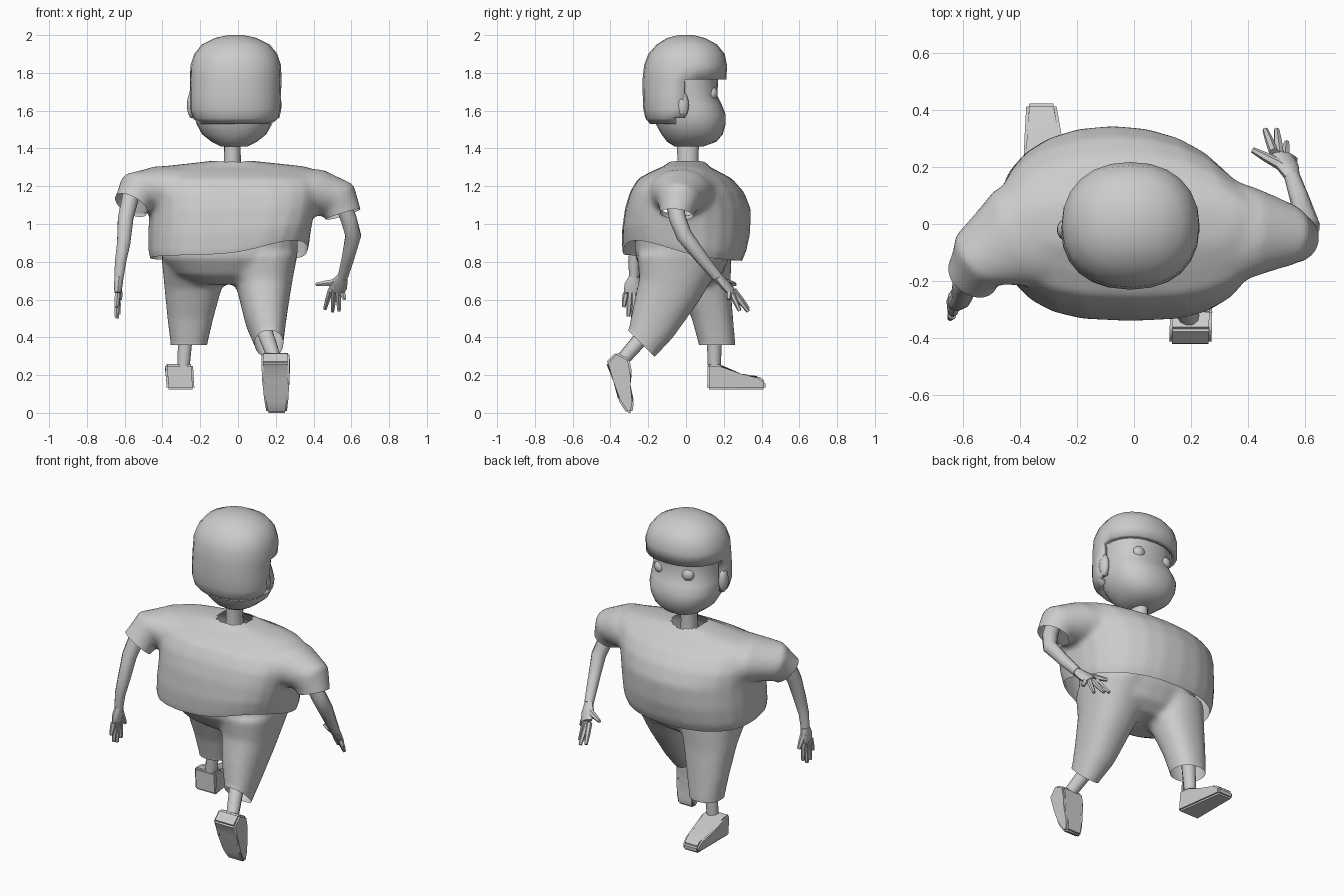
import bpy, bmesh, math
from mathutils import Vector as V

if "Cube" in bpy.data.objects:
    bpy.data.objects.remove(bpy.data.objects["Cube"])

N = 24


def finish(name, bm, angle=40, solid=0):
    bmesh.ops.recalc_face_normals(bm, faces=bm.faces[:])
    me = bpy.data.meshes.new(name)
    bm.to_mesh(me)
    bm.free()
    ob = bpy.data.objects.new(name, me)
    bpy.context.collection.objects.link(ob)
    bpy.ops.object.select_all(action='DESELECT')
    ob.select_set(True)
    bpy.context.view_layer.objects.active = ob
    bpy.ops.object.shade_smooth_by_angle(angle=math.radians(angle))
    if solid:
        m = ob.modifiers.new("thickness", 'SOLIDIFY')
        m.thickness, m.offset = solid, -1
    return ob


def ring(cx, cy, z, rx, ry, sx=0.0, sy=0.0, e=2.3, back=None, shear=0.0, n=N):
    """Superellipse ring; sx and sy slope its plane, back squares its -y half, shear twists it."""
    pts = []
    for i in range(n):
        a = 2 * math.pi * i / n
        c, s = math.cos(a), math.sin(a)
        k = back if back and s < 0 else e
        x = rx * math.copysign(abs(c) ** (2 / k), c)
        y = ry * math.copysign(abs(s) ** (2 / k), s)
        pts.append(V((cx + x + shear * y, cy + y, z + sx * x + sy * y)))
    return pts


def span(z, cx, rx, y0, y1, **k):
    """Ring given by its back and front y."""
    return ring(cx, (y0 + y1) / 2, z, rx, (y1 - y0) / 2, **k)


def sweep(pts, radii, hint=(0, 1, 0), n=10):
    """Elliptical rings along a path; the first radius lies along the hint."""
    pts, rings = [V(p) for p in pts], []
    for k, p in enumerate(pts):
        d = (pts[min(k + 1, len(pts) - 1)] - pts[max(k - 1, 0)]).normalized()
        u = V(hint)
        u = (u - d * u.dot(d)).normalized()
        v = d.cross(u)
        ru, rv = radii[k] if isinstance(radii[k], tuple) else (radii[k],) * 2
        rings.append([p + u * ru * math.cos(2 * math.pi * i / n)
                      + v * rv * math.sin(2 * math.pi * i / n) for i in range(n)])
    return rings


def loft(parts, cap_start=True):
    bm = bmesh.new()
    for rings in parts:
        rows = [[bm.verts.new(p) for p in r] for r in rings]
        n = len(rows[0])
        for a, b in zip(rows, rows[1:]):
            for i in range(n):
                j = (i + 1) % n
                bm.faces.new((a[i], a[j], b[j], b[i]))
        if cap_start:
            bm.faces.new(rows[0][::-1])
        bm.faces.new(rows[-1])
    return bm


def tube(name, pts, radii, **k):
    return finish(name, loft([sweep(pts, radii, **k)]))


def cloth(name, parts, cuts, shift=None):
    """Fuse lofts into one soft garment, then trim its openings: (point, outward, reach)."""
    ob = finish(name + "_base", loft(parts))
    m = ob.modifiers.new("fuse", 'REMESH')
    m.mode, m.voxel_size = 'VOXEL', .016
    m = ob.modifiers.new("soften", 'SMOOTH')
    m.factor, m.iterations = .5, 8
    bm = bmesh.new()
    bm.from_object(ob, bpy.context.evaluated_depsgraph_get())
    bpy.data.objects.remove(ob)
    for p, no, reach in cuts:
        p = V(p)
        near = {v for v in bm.verts if (v.co - p).length < reach}
        geom = list(near) + [g for seq in (bm.edges, bm.faces) for g in seq
                             if all(v in near for v in g.verts)]
        bmesh.ops.bisect_plane(bm, geom=geom, plane_co=p, plane_no=V(no), clear_outer=True)
    for v in bm.verts:
        if shift:
            v.co.z += shift(v.co)
    return finish(name, bm, 60)


def ball(name, loc, scale):
    bm = bmesh.new()
    bmesh.ops.create_uvsphere(bm, u_segments=16, v_segments=10, radius=1)
    bmesh.ops.scale(bm, vec=V(scale), verts=bm.verts)
    bmesh.ops.translate(bm, vec=V(loc), verts=bm.verts)
    finish(name, bm, 60)


# head and jaw
finish("head", loft([[
    span(1.41, -.02, .07, -.06, .09), span(1.435, -.02, .12, -.10, .16),
    span(1.475, -.02, .17, -.13, .195), span(1.53, -.02, .2, -.16, .21),
    span(1.58, -.02, .21, -.17, .21), span(1.63, -.015, .205, -.18, .19),
    span(1.68, -.01, .20, -.19, .165), span(1.75, -.01, .2, -.19, .17),
    span(1.82, -.01, .2, -.18, .17)]]), 60)

# hair cap with the face opening removed
bm = loft([[
    span(1.53, -.015, .2, -.19, .2), span(1.56, -.012, .232, -.215, .2),
    span(1.61, -.014, .242, -.226, .2), span(1.68, -.014, .242, -.229, .21),
    span(1.765, -.012, .242, -.23, .214, e=2.2), span(1.84, -.012, .24, -.222, .217, e=2.2),
    span(1.90, -.012, .22, -.2, .205, e=2.2), span(1.95, -.012, .18, -.155, .165, e=2.2),
    span(1.985, -.012, .11, -.10, .10, e=2), span(2.0, -.012, .04, -.04, .04, e=2)]], False)
gone = [f for f in bm.faces for c in [f.calc_center_median()]
        if c.z < 1.76 and (c.y > .01 or c.z < 1.56 and c.y > -.06)]
bmesh.ops.delete(bm, geom=gone, context='FACES')
finish("hair", bm, 50, solid=.035)
for s in (-1, 1):
    ball("sideburn", (-.02 + s * .225, -.02, 1.63), (.025, .035, .07))
    ball("eye", (-.015 + s * .095, .135, 1.69), (.038, .033, .038))

# neck
tube("neck", [(-.03, .01, 1.25), (-.03, .01, 1.34), (-.03, .01, 1.45)],
     [(.06, .052), (.055, .045), (.06, .043)], n=16)

# shirt: body and both sleeves
cloth("shirt", [
    [ring(-.05, -.02, .77, .40, .30, back=2.8, shear=-.08), ring(-.05, -.01, .85, .425, .328, back=2.8, shear=-.08),
     ring(-.045, 0, .95, .43, .34, e=2.2, back=2.9, shear=-.1), ring(-.035, .01, 1.08, .435, .334, e=2.1, back=3, shear=-.12),
     ring(-.03, .005, 1.17, .455, .302, e=2.1, back=2.9, shear=-.12), ring(-.025, -.005, 1.24, .46, .25, e=2.1, back=2.6, shear=-.08),
     ring(-.02, -.005, 1.28, .45, .175, e=2.2), ring(-.025, 0, 1.305, .38, .12),
     ring(-.03, .01, 1.335, .1, .09)],
    sweep([(.22, -.03, 1.17), (.43, -.03, 1.165), (.535, -.04, 1.125), (.557, -.05, 1.05), (.568, -.054, 1.01)],
          [(.23, .13), (.155, .125), (.112, .115), (.088, .098), (.085, .095)], n=N),
    sweep([(-.24, -.01, 1.18), (-.43, -.05, 1.18), (-.54, -.12, 1.165), (-.565, -.18, 1.10), (-.58, -.21, 1.06)],
          [(.23, .13), (.18, .127), (.12, .115), (.092, .098), (.088, .095)], n=N)],
    [((-.03, 0, .82), (0, -.05, -1), 9), ((-.03, .01, 1.318), (0, 0, 1), .09),
     ((.557, -.05, 1.05), (.3, -.1, -.95), .125), ((-.565, -.18, 1.10), (-.45, -.5, -.75), .125)],
    # the hem rises at the back right
    lambda c: .08 * math.exp(-((c.x - .3) ** 2 + (c.y + .25) ** 2) / .06) * max(0, min(1, (1.05 - c.z) / .2)))

# trousers: hips and both legs
cloth("trousers", [
    [ring(-.05, -.01, .68, .17, .13, e=2), ring(-.045, -.01, .73, .29, .2),
     ring(-.045, -.02, .82, .36, .25), ring(-.04, -.02, .95, .36, .25)],
    [ring(-.262, .165, .32, .095, .095), ring(-.26, .165, .36, .097, .097), ring(-.252, .14, .5, .122, .11),
     ring(-.238, .10, .66, .152, .137), ring(-.22, .03, .84, .187, .21)],
    [ring(.168, -.262, .338, .073, .07, 0, -1), ring(.165, -.235, .365, .075, .07, 0, -1),
     ring(.147, -.175, .48, .107, .105, 0, -.8), ring(.138, -.09, .65, .142, .157, 0, -.4),
     ring(.125, -.02, .84, .19, .24)]],
    [((-.26, .165, .36), (0, 0, -1), .17), ((.165, -.235, .365), (0, -1, -1), .17),
     ((-.04, -.02, .92), (0, 0, 1), 9)])

# shins
tube("left_shin", [(-.275, .15, .45), (-.29, .15, .23)], [.042, .034])
tube("right_shin", [(.13, -.18, .46), (.2, -.345, .27)], [.045, .036])


# arms and hands
def arm(side, path, radii, palm, wide, thumb, tips):
    tube(side + "_arm", path, radii)
    w, p = V(path[-1]), V(palm)
    tube(side + "_palm", [w, w.lerp(p, .5), p], [(.028, .025), (.046, .024), (.044, .018)], hint=wide)
    across = V(wide).normalized()
    for k, t in enumerate(tips):
        root = p + across * (.033 - .022 * k)
        tube(side + "_finger", [root, root.lerp(V(t), .5), t], [.016, .015, .01], n=6)
    root = w.lerp(p, .4) + across * .02
    tube(side + "_thumb", [root, root.lerp(V(thumb), .6), thumb], [.02, .016, .01], n=6)


arm("right", [(.55, -.06, 1.12), (.585, -.045, 1.03), (.61, -.01, .94), (.58, .09, .81), (.555, .165, .72)],
    [.045, .045, .043, .034, .028], (.52, .24, .645), (-.9, .35, .15),
    (.415, .26, .68), [(.46, .33, .55), (.5, .33, .537), (.535, .285, .54), (.565, .225, .6)])
arm("left", [(-.565, -.17, 1.16), (-.595, -.22, 1.03), (-.605, -.26, .9), (-.622, -.275, .8), (-.63, -.275, .72)],
    [.047, .043, .037, .031, .026], (-.637, -.285, .635), (0, 1, 0),
    (-.622, -.225, .6), [(-.63, -.255, .52), (-.64, -.28, .5), (-.645, -.305, .51), (-.645, -.33, .56)])


# shoes: side profile extruded across, narrower towards the toe
def shoe(name, profile, x_heel, x_toe, toe):
    bm = bmesh.new()
    heel, toe = V(profile[0]), V(toe)
    rows = []
    for s in (-1, 1):
        row = []
        for p in profile:
            t = min(1, (V(p) - heel).length / (toe - heel).length)
            half = .074 - .022 * max(0, t - .5) * 2
            row.append(bm.verts.new((x_heel + (x_toe - x_heel) * t + s * half, *p)))
        rows.append(row)
    n = len(profile)
    for i in range(n):
        j = (i + 1) % n
        bm.faces.new((rows[0][i], rows[0][j], rows[1][j], rows[1][i]))
    bm.faces.new(rows[0])
    bm.faces.new(rows[1])
    bmesh.ops.bevel(bm, geom=bm.edges[:], offset=.01, segments=2, affect='EDGES', clamp_overlap=True)
    finish(name, bm, 50)


shoe("left_shoe", [(.112, .125), (.42, .125), (.422, .165), (.385, .195), (.29, .197), (.185, .255), (.115, .258)],
     -.303, -.325, (.42, .15))
shoe("right_shoe", [(-.425, .265), (-.375, .17), (-.36, .07), (-.315, .0), (-.285, .0), (-.275, .06),
                    (-.305, .15), (-.285, .21), (-.30, .285), (-.37, .322)],
     .197, .205, (-.29, .0))
